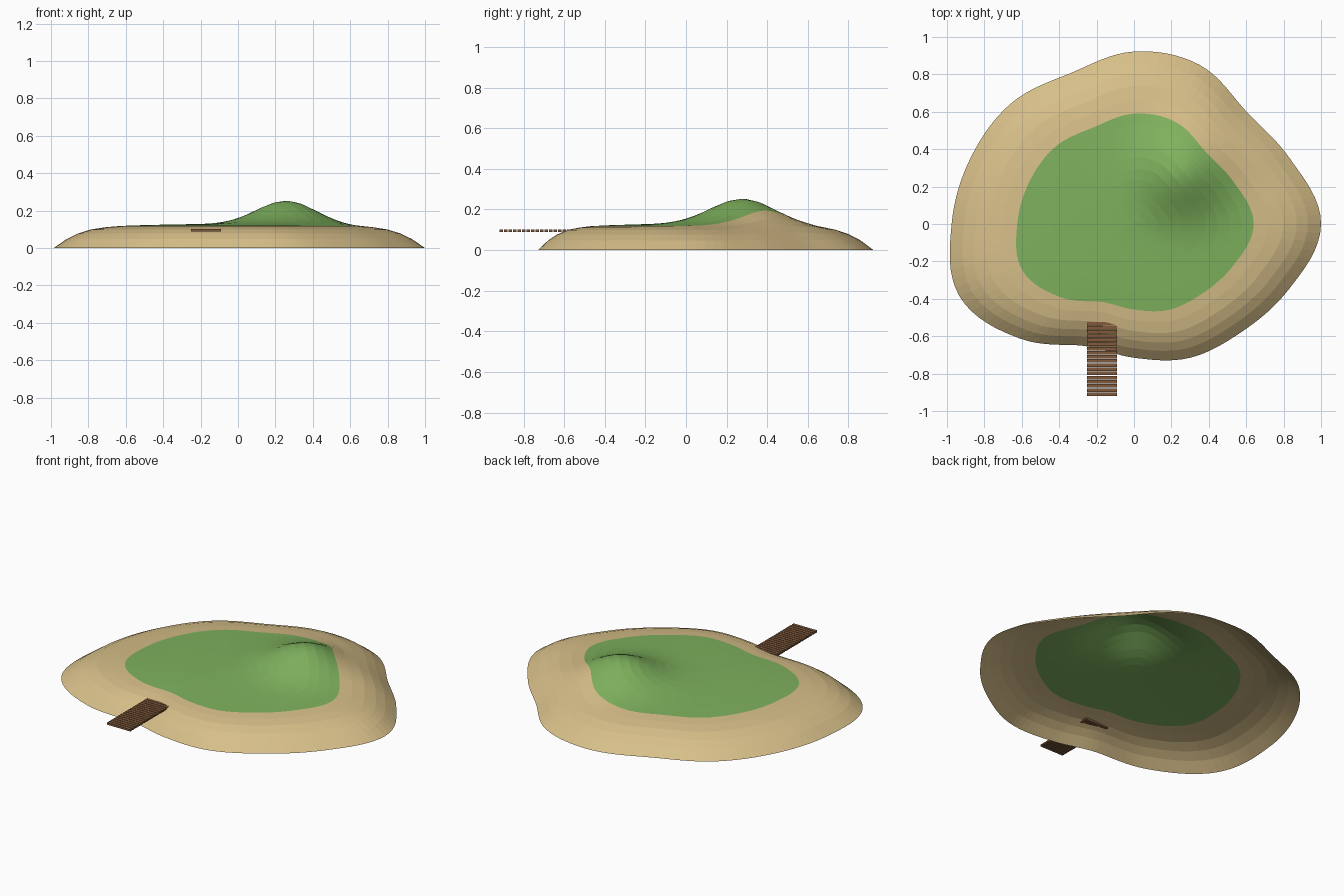
import bpy, bmesh, math
from mathutils import Vector

if "Cube" in bpy.data.objects:
    bpy.data.objects.remove(bpy.data.objects["Cube"], do_unlink=True)


def material(name, rgb):
    m = bpy.data.materials.new(name)
    m.use_nodes = True
    m.diffuse_color = (*rgb, 1)
    m.node_tree.nodes["Principled BSDF"].inputs["Base Color"].default_value = (*rgb, 1)
    return m


sand = material("sand", (0.68, 0.52, 0.25))
grass = material("grass", (0.21, 0.44, 0.11))
wood = material("wood", (0.22, 0.105, 0.045))

# Shore radius at equal angles, counter-clockwise from +x
SHORE = [1.0, .905, .85, .92, .922, .875, .92, .942,
         .975, 1.01, .865, .705, .715, .775, .815, .90]
# Height of the ground against the fraction of the shore radius
SLOPE = [(0, .13), (.3, .127), (.5, .123), (.64, .118), (.72, .111),
         (.8, .099), (.87, .077), (.93, .048), (1, 0)]
GRASS_EDGE = 0.64
HILL = Vector((0.26, 0.28))
SEGMENTS = 128


def shore_radius(angle):
    """Smooth closed curve through the shore radii."""
    n = len(SHORE)
    u = angle / math.tau * n
    i, f = int(u), u % 1
    a, b, c, d = (SHORE[(i + k) % n] for k in (-1, 0, 1, 2))
    return b + f / 2 * (c - a + f * (2*a - 5*b + 4*c - d + f * (3*(b - c) + d - a)))


def ground_height(t):
    for (t0, z0), (t1, z1) in zip(SLOPE, SLOPE[1:]):
        if t <= t1:
            return z0 + (z1 - z0) * (t - t0) / (t1 - t0)
    return 0


def point(t, angle):
    r = t * shore_radius(angle)
    p = Vector((r * math.cos(angle), r * math.sin(angle)))
    hill = 0.128 * math.exp(-(p - HILL).length_squared / (2 * 0.16 ** 2))
    return (p.x, p.y, ground_height(t) + hill * min(1, (1 - t) * 8))


def finish(name, bm, mat):
    mesh = bpy.data.meshes.new(name)
    bm.to_mesh(mesh)
    bm.free()
    mesh.materials.append(mat)
    obj = bpy.data.objects.new(name, mesh)
    bpy.context.collection.objects.link(obj)
    return obj


def terrain(name, fractions, mat, closed):
    """Open shell of rings around the middle of the island."""
    bm = bmesh.new()
    rings = [[bm.verts.new(point(t, math.tau * s / SEGMENTS)) for s in range(SEGMENTS)]
             for t in fractions]
    for inner, outer in zip(rings, rings[1:]):
        for s in range(SEGMENTS):
            n = (s + 1) % SEGMENTS
            bm.faces.new((inner[s], outer[s], outer[n], inner[n]))
    if closed:
        middle = bm.verts.new(point(0, 0))
        for s in range(SEGMENTS):
            bm.faces.new((middle, rings[0][s], rings[0][(s + 1) % SEGMENTS]))
    return finish(name, bm, mat)


# Meadow with the hill, and the beach around it
terrain("meadow", [GRASS_EDGE * k / 10 for k in range(1, 11)], grass, True)
terrain("beach", [t for t, z in SLOPE if t >= GRASS_EDGE], sand, False)

# Dock of separate planks, running into the beach
bm = bmesh.new()
PLANKS, PITCH = 18, 0.0222
for k in range(PLANKS):
    made = bmesh.ops.create_cube(bm, size=1)["verts"]
    bmesh.ops.scale(bm, vec=(0.16, PITCH * 0.84, 0.012), verts=made)
    bmesh.ops.translate(bm, vec=(-0.17, -0.91 + k * PITCH, 0.095), verts=made)
finish("dock_planks", bm, wood)
